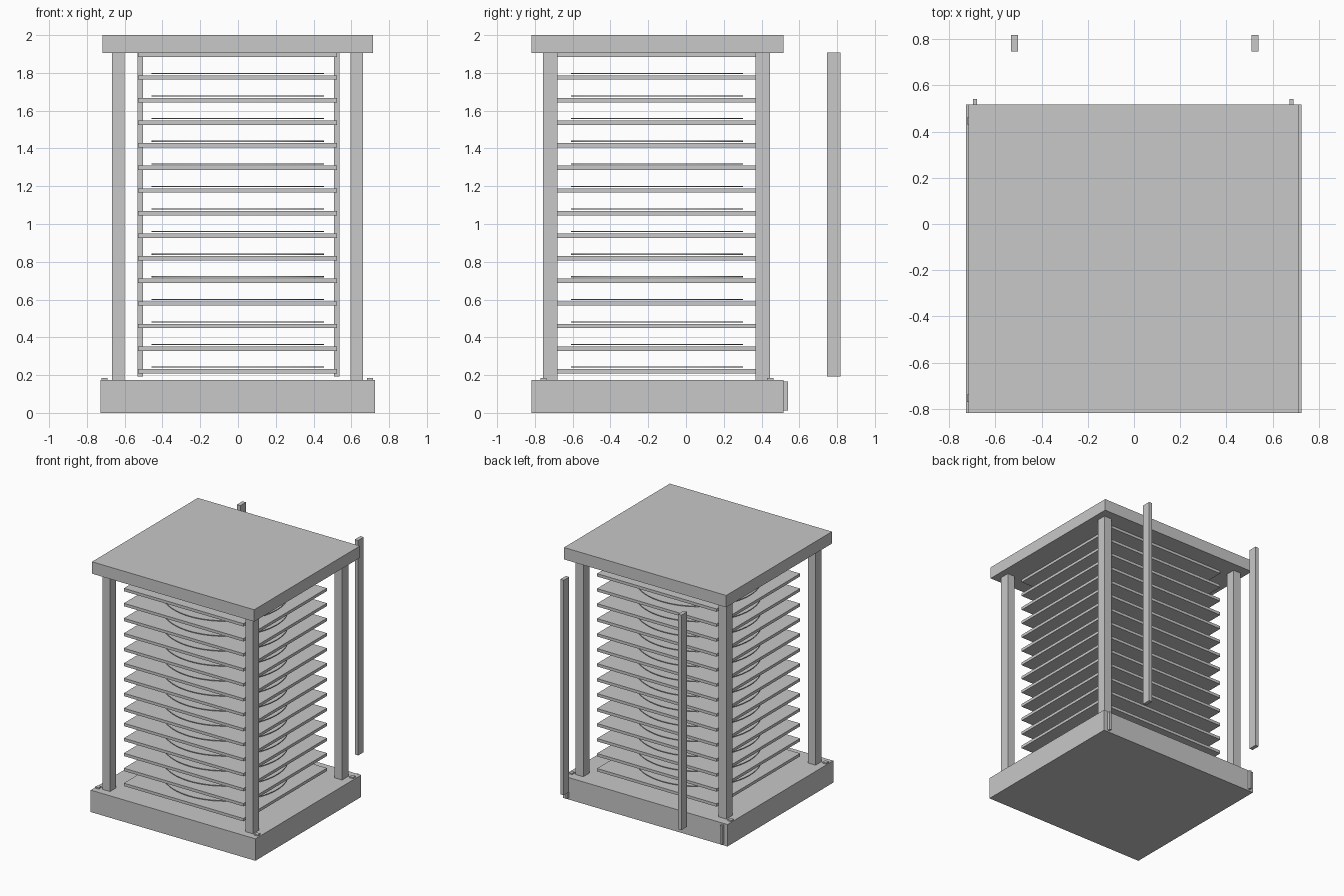
import bpy

cube = bpy.data.objects.get("Cube")
if cube:
    bpy.data.objects.remove(cube, do_unlink=True)

grey = bpy.data.materials.new("light_grey")
grey.use_nodes = True
colour = (0.58, 0.58, 0.58, 1)
grey.diffuse_color = colour
grey.node_tree.nodes["Principled BSDF"].inputs["Base Color"].default_value = colour


def finish(name):
    obj = bpy.context.object
    obj.name = name
    obj.data.materials.append(grey)
    return obj


def box(name, x, y, z):
    """Box given by its (low, high) range on each axis."""
    spans = (x, y, z)
    bpy.ops.mesh.primitive_cube_add(size=1, location=[(a + b) / 2 for a, b in spans])
    obj = finish(name)
    obj.scale = [b - a for a, b in spans]
    bpy.ops.object.transform_apply(location=False, rotation=False, scale=True)
    return obj


# Base and roof slabs
DEPTH = (-0.817, 0.517)
BASE_TOP, ROOF_BOTTOM = 0.175, 1.905
box("base", (-0.728, 0.726), DEPTH, (0, BASE_TOP))
box("roof", (-0.717, 0.715), DEPTH, (ROOF_BOTTOM, 2.0))

# Corner posts, and the small tabs on the base beside them
post_xs = {"right": (-0.668, -0.6), "left": (0.595, 0.662)}
tab_xs = {"right": (-0.722, -0.69), "left": (0.682, 0.714)}
post_ys = {"front": (-0.757, -0.68), "back": (0.367, 0.445)}
tab_ys = {"front": (-0.77, -0.738), "back": (0.43, 0.462)}
for side in post_xs:
    for end in post_ys:
        box(f"{end}_{side}_post", post_xs[side], post_ys[end], (BASE_TOP, ROOF_BOTTOM))
        box(f"{end}_{side}_tab", tab_xs[side], tab_ys[end], (BASE_TOP, BASE_TOP + 0.01))

# Stack of shelves, each carrying a thin round plate; the top one meets the roof
SHELVES, PITCH = 15, 0.1196
for i in range(SHELVES):
    z = 0.209 + i * PITCH
    box(f"shelf_{i + 1}", (-0.53, 0.525), (-0.682, 0.372), (z, z + 0.023))
    if i < SHELVES - 1:
        bpy.ops.mesh.primitive_cylinder_add(
            vertices=64, radius=0.456, depth=0.006, location=(-0.002, -0.154, z + 0.033))
        finish(f"round_plate_{i + 1}")
        bpy.ops.object.shade_smooth_by_angle()

# Separate upright rails standing off behind the frame
box("right_rail", (-0.532, -0.502), (0.747, 0.817), (0.193, 1.908))
box("left_rail", (0.508, 0.538), (0.747, 0.817), (0.193, 1.908))

# Narrow upright strips on the back face of the base
box("right_back_strip", (-0.697, -0.679), (0.517, 0.54), (0.012, 0.165))
box("left_back_strip", (0.673, 0.691), (0.517, 0.54), (0.012, 0.165))
